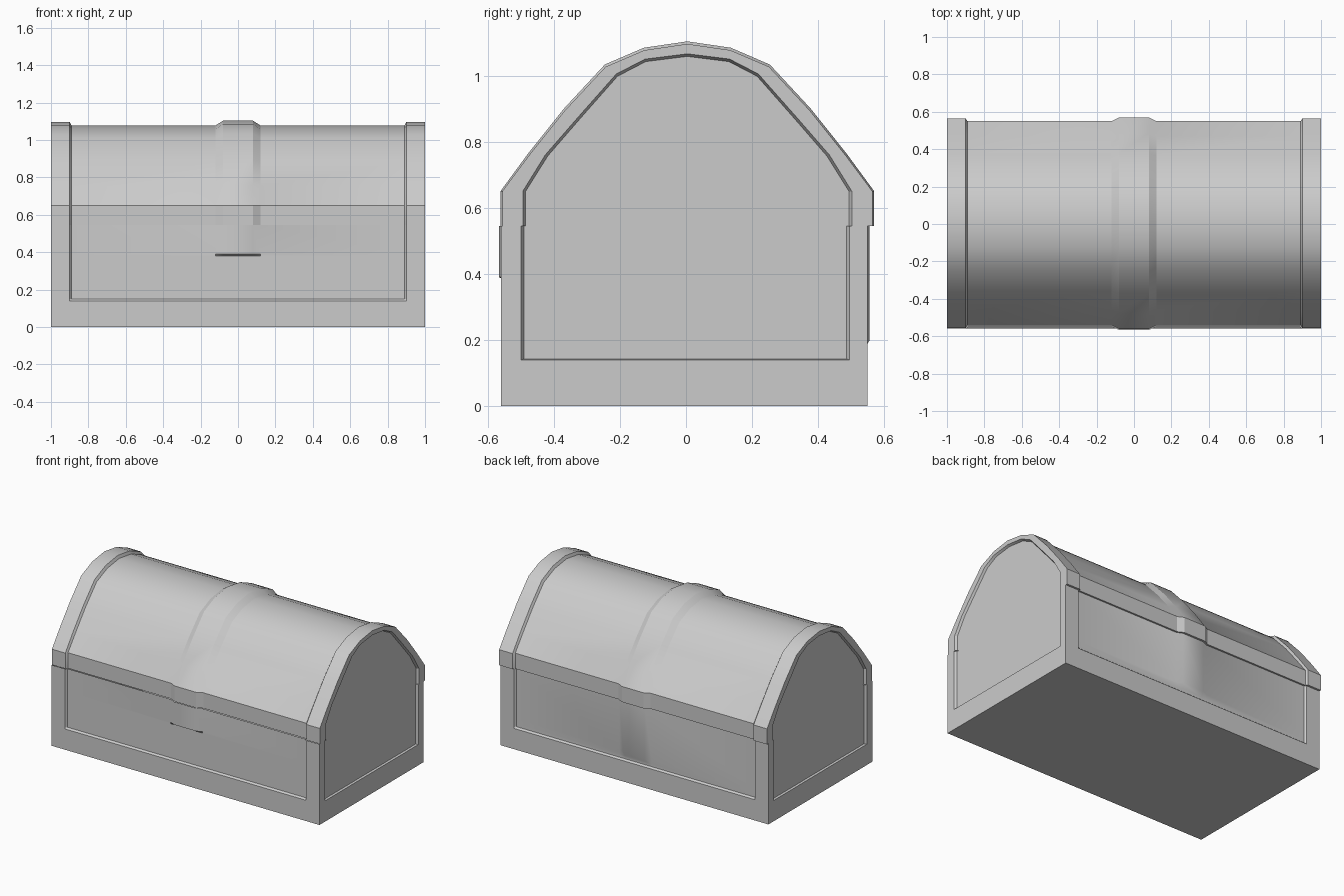
import bpy, bmesh, math

if "Cube" in bpy.data.objects:
    bpy.data.objects.remove(bpy.data.objects["Cube"])

SPLIT = 0.545            # height where the lid meets the base
Z_FRONT = [SPLIT, 0.39, 0.38, 0.15, 0.14, 0.0]
Z_BACK = [0.0, 0.14, 0.15, 0.17, 0.20, SPLIT]


def loft(name, stations):
    """Skin a row of (x, [(y, z), ...]) profiles and cap both ends."""
    bm = bmesh.new()
    rows = [[bm.verts.new((x, y, z)) for y, z in prof] for x, prof in stations]
    n = len(rows[0])
    closed = name == "chest_base"
    for a, b in zip(rows, rows[1:]):
        for i in range(n - 1):
            bm.faces.new((a[i], a[i + 1], b[i + 1], b[i]))
    for r in (rows[0], rows[-1]):
        bm.faces.new(r)
    bmesh.ops.remove_doubles(bm, verts=bm.verts, dist=0.0005)
    bmesh.ops.recalc_face_normals(bm, faces=bm.faces)
    if max(bm.faces, key=lambda f: abs(f.normal.x) * f.calc_area()).normal.x * \
       max(bm.faces, key=lambda f: abs(f.normal.x) * f.calc_area()).calc_center_median().x < 0:
        bmesh.ops.reverse_faces(bm, faces=bm.faces)
    me = bpy.data.meshes.new(name)
    bm.to_mesh(me)
    bm.free()
    ob = bpy.data.objects.new(name, me)
    bpy.context.collection.objects.link(ob)
    bpy.ops.object.select_all(action='DESELECT')
    ob.select_set(True)
    bpy.context.view_layer.objects.active = ob
    bpy.ops.object.shade_smooth_by_angle(angle=math.radians(25))
    return ob


def stations(rim, panel, strap, lip, end):
    """End panel, rim frame, recessed side and centre strap, mirrored in x."""
    half = [(0.985, end), (1.0, lip), (1.0, rim), (0.90, rim), (0.89, panel),
            (0.12, panel), (0.08, strap)]
    return [(-x, p) for x, p in half] + [(x, p) for x, p in reversed(half)]


# Base profiles
def base_side(recess, bulge):
    front = [(-0.56 + (recess if z > 0.145 else 0)
              - (bulge if z > 0.385 else 0), z) for z in Z_FRONT]
    back = [(0.55 - (recess if z > 0.145 else 0)
             + (bulge if z > 0.18 else 0), z) for z in Z_BACK]
    return front + back


def base_end(s):
    return ([(-0.50 + s, max(z, 0.14 + s / 4)) for z in Z_FRONT]
            + [(0.495 - s, max(z, 0.14 + s / 4)) for z in Z_BACK])


loft("chest_base", stations(base_side(0, 0), base_side(0.012, 0),
                            base_side(0.012, 0.018), base_end(0), base_end(0.01)))

# Lid profiles, half arch from rim to crest
OUTER = [(0.50, SPLIT), (0.56, SPLIT), (0.56, 0.65), (0.478, 0.76), (0.37, 0.895),
         (0.247, 1.027), (0.13, 1.077), (0, 1.096)]
INNER = [(0.49, SPLIT), (0.498, SPLIT), (0.498, 0.65), (0.43, 0.76), (0.33, 0.875),
         (0.215, 1.005), (0.128, 1.05), (0, 1.066)]


def arch(half, sy=1.0, sz=1.0):
    pts = [(y * sy, SPLIT + (z - SPLIT) * (sz if z > 0.66 else 1)) for y, z in half]
    full = [(-y, z) for y, z in pts] + [(y, z) for y, z in reversed(pts[:-1])]
    return [(y + 0.004, z) for y, z in full]


loft("chest_lid", stations(arch(OUTER), arch(OUTER, 0.974, 0.967),
                           arch(OUTER, 1.01, 1.014), arch(INNER),
                           arch(INNER, 0.982, 0.985)))
